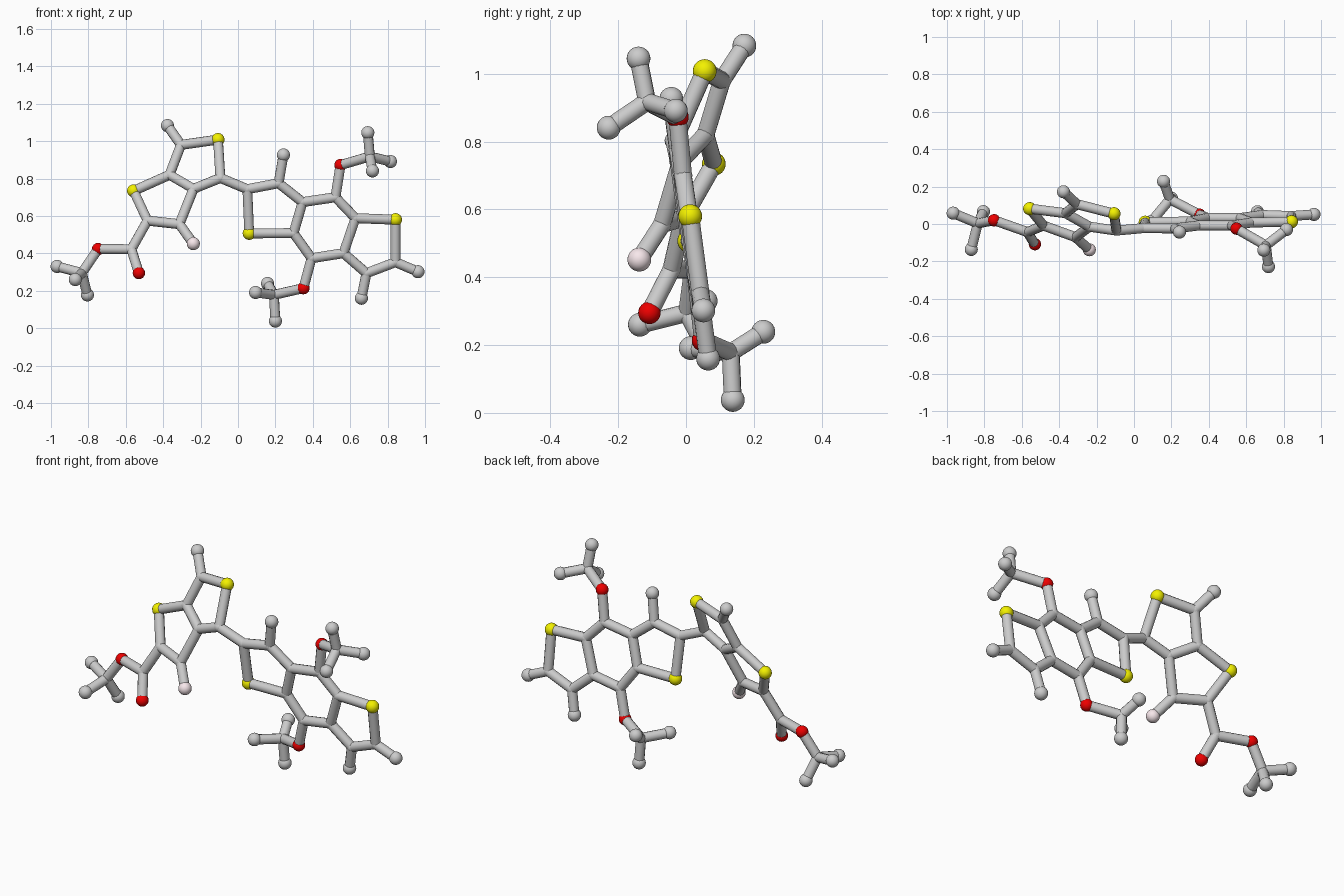
import bpy, bmesh, math
from mathutils import Vector, Matrix

if "Cube" in bpy.data.objects:
    bpy.data.objects.remove(bpy.data.objects["Cube"])

BALL, JOINT, STICK = 0.035, 0.0275, 0.0265


def material(name, colour):
    m = bpy.data.materials.new(name)
    m.diffuse_color = colour
    m.use_nodes = True
    m.node_tree.nodes["Principled BSDF"].inputs["Base Color"].default_value = m.diffuse_color
    return m


MATS = {"S": material("yellow", (0.9, 0.88, 0.0, 1)),
        "O": material("red", (0.85, 0.0, 0.0, 1)),
        "F": material("pink", (0.93, 0.8, 0.83, 1))}
NAMES = {"S": "sulfur_balls", "O": "oxygen_balls", "F": "fluorine_ball",
         "H": "hydrogen_balls", "C": "carbon_joints"}


def finish(bm, name, mat=None):
    me = bpy.data.meshes.new(name)
    bm.to_mesh(me)
    bm.free()
    ob = bpy.data.objects.new(name, me)
    bpy.context.collection.objects.link(ob)
    if mat:
        me.materials.append(mat)
    bpy.ops.object.select_all(action='DESELECT')
    ob.select_set(True)
    bpy.context.view_layer.objects.active = ob
    bpy.ops.object.shade_smooth_by_angle(angle=math.radians(40))


def add_stick(bm, p, q):
    d = q - p
    rot = d.to_track_quat('Z', 'Y').to_matrix().to_4x4()
    bmesh.ops.create_cone(bm, cap_ends=True, segments=12, radius1=STICK, radius2=STICK,
                          depth=d.length, matrix=Matrix.Translation((p + q) / 2) @ rot)


def fragment(name, atoms, chains):
    """Balls grouped by element (first letter of the key), sticks along each chain."""
    for element in "CHSOF":
        keys = [k for k in atoms if k[0] == element]
        if keys:
            bm = bmesh.new()
            for k in keys:
                r = JOINT if element == "C" else BALL - (0.002 if element == "O" else 0)
                bmesh.ops.create_uvsphere(bm, u_segments=24, v_segments=16, radius=r,
                                          matrix=Matrix.Translation(atoms[k]))
            finish(bm, f"{name}_{NAMES[element]}", MATS.get(element))
    bm = bmesh.new()
    for chain in chains:
        ks = chain.split()
        for a, b in zip(ks, ks[1:]):
            add_stick(bm, ALL[a], ALL[b])
    finish(bm, f"{name}_sticks")


def planar(pts, a, b, c):
    """Place flat ring atoms (x, z) on the plane y = a + b x + c z."""
    return {k: Vector((x, a + b * x + c * z, z)) for k, (x, z) in pts.items()}


def free(pts):
    return {k: Vector(p) for k, p in pts.items()}


# left pair of fused rings
left = planar({"H1": (-.377, 1.083), "C1": (-.305, .98), "S1": (-.107, 1.008),
               "C2": (-.094, .803), "C3": (-.238, .745), "C4": (-.366, .82),
               "S2": (-.558, .734), "C5": (-.484, .575), "C6": (-.313, .556),
               "F1": (-.239, .452)}, -.404, -.316, .422)

# right set of three fused rings
right = planar({"C8": (.05, .743), "C9": (.217, .775), "H9": (.243, .926), "C10": (.345, .674),
                "C11": (.297, .508), "S3": (.06, .507), "C12": (.521, .70), "C13": (.628, .588),
                "C14": (.564, .401), "C15": (.393, .374), "C16": (.687, .294),
                "C17": (.842, .353), "S4": (.842, .58), "H16": (.66, .16),
                "H17": (.962, .302)}, .076, .016, -.133)

# ester tail and the two side groups
ester = free({"C20": (-.57, -.043, .422), "O1": (-.53, -.108, .295), "O2": (-.748, .02, .423),
              "C21": (-.835, .003, .295), "H21": (-.967, .058, .33), "H22": (-.87, -.136, .26),
              "H23": (-.805, .066, .178)})
upper = free({"O3": (.548, -.025, .872), "C22": (.705, -.115, .918), "H24": (.694, -.14, 1.045),
              "H25": (.815, -.03, .891), "H26": (.719, -.228, .841)})
lower = free({"O4": (.35, .05, .214), "C23": (.192, .132, .178), "H27": (.2, .138, .038),
              "H28": (.094, .014, .191), "H29": (.158, .228, .239)})

ALL = {**left, **right, **ester, **upper, **lower}

fragment("left_rings", left, ["H1 C1 S1 C2 C3 C4 C1", "C4 S2 C5 C6 C3", "C6 F1", "C2 C8"])
fragment("right_rings", right, ["C8 C9 C10 C11 S3 C8", "H9 C9", "C10 C12 C13 C14 C15 C11",
                                "C14 C16 C17 S4 C13", "C16 H16", "C17 H17"])
fragment("ester_tail", ester, ["C5 C20 O2 C21 H21", "C20 O1", "H22 C21 H23"])
fragment("upper_side_group", upper, ["C12 O3 C22 H24", "H25 C22 H26"])
fragment("lower_side_group", lower, ["C15 O4 C23 H27", "H28 C23 H29"])
